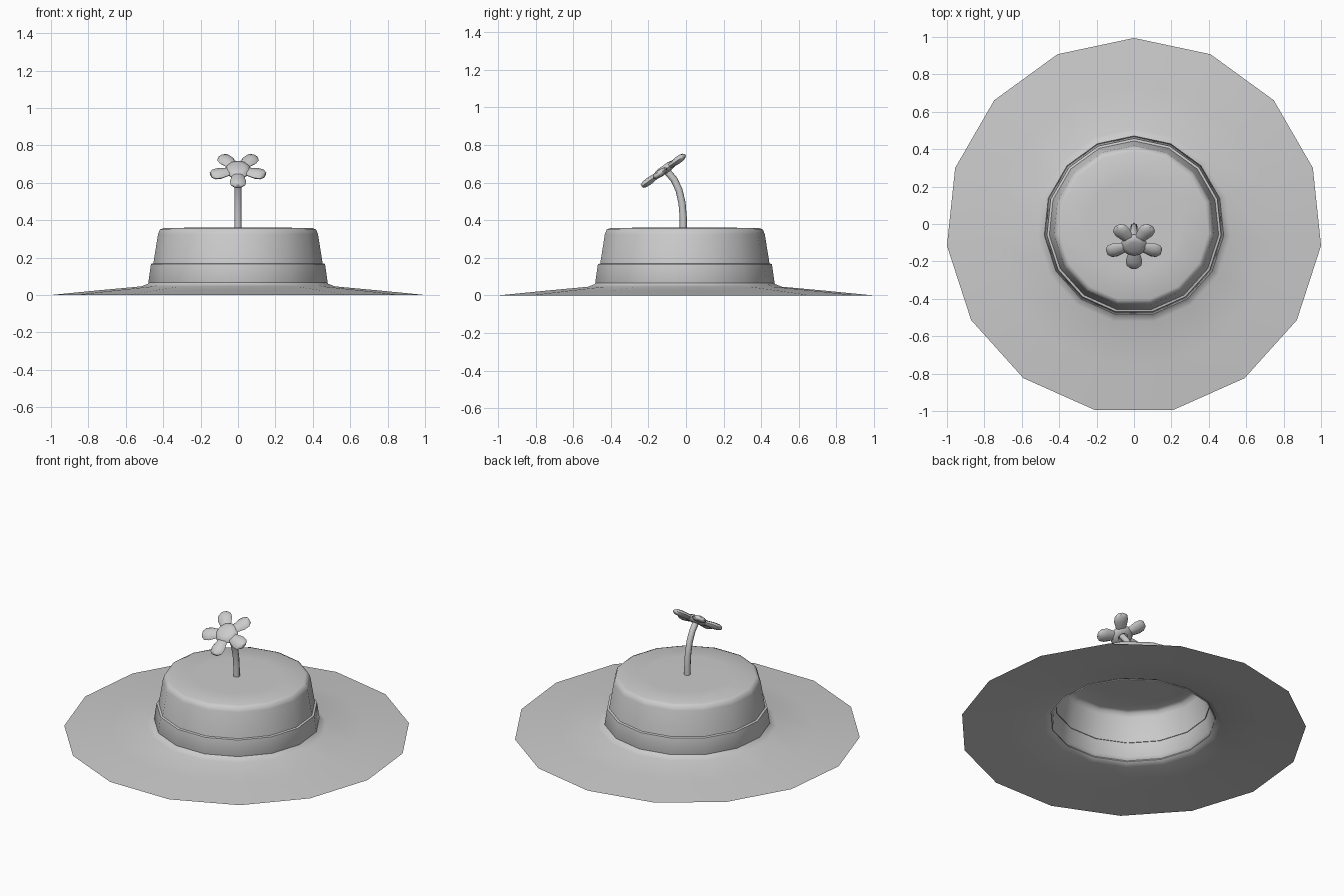
import bpy, bmesh, math
from mathutils import Vector, Matrix

if "Cube" in bpy.data.objects:
    bpy.data.objects.remove(bpy.data.objects["Cube"])

N = 15
Y0 = -0.011


def finish(name, bm, angle=40):
    bmesh.ops.recalc_face_normals(bm, faces=bm.faces)
    me = bpy.data.meshes.new(name)
    bm.to_mesh(me)
    bm.free()
    ob = bpy.data.objects.new(name, me)
    bpy.context.collection.objects.link(ob)
    bpy.ops.object.select_all(action='DESELECT')
    ob.select_set(True)
    bpy.context.view_layer.objects.active = ob
    bpy.ops.object.shade_smooth_by_angle(angle=math.radians(angle))
    return ob


def lathe(name, profile, n=N, cap=False, start=math.pi / 2, offset=(0, Y0, 0), angle=40):
    """Revolve (radius, height) points around z."""
    bm = bmesh.new()
    rings = [[bm.verts.new((r * math.cos(start + 2 * math.pi * i / n) + offset[0],
                            r * math.sin(start + 2 * math.pi * i / n) + offset[1],
                            z + offset[2])) for i in range(n)] for r, z in profile]
    for a, b in zip(rings, rings[1:]):
        for i in range(n):
            j = (i + 1) % n
            bm.faces.new((a[i], a[j], b[j], b[i]))
    if cap:
        bm.faces.new(rings[-1])
    return finish(name, bm, angle)


# Hat: one thin sheet, brim rising into a hollow crown
lathe("hat", [(1.0055, 0.0), (0.75, 0.025), (0.52, 0.046), (0.485, 0.06),
              (0.47, 0.085), (0.455, 0.17), (0.43, 0.325), (0.42, 0.35), (0.40, 0.358),
              (0.25, 0.36)], cap=True, angle=70)

# Hat band
lathe("hat_band", [(0.478, 0.058), (0.482, 0.068), (0.468, 0.166), (0.452, 0.17)])

# Flower stem, curving forward
path = [(-0.014, 0.34), (-0.015, 0.42), (-0.021, 0.49), (-0.037, 0.56),
        (-0.063, 0.615), (-0.105, 0.665)]
bm = bmesh.new()
rings = []
for k, (y, z) in enumerate(path):
    a, b = path[max(k - 1, 0)], path[min(k + 1, len(path) - 1)]
    t = Vector((0, b[0] - a[0], b[1] - a[1])).normalized()
    side = Vector((1, 0, 0))
    up = t.cross(side)
    rings.append([bm.verts.new(Vector((0, y, z)) + 0.019 * (
        math.cos(q * math.pi / 4) * side + math.sin(q * math.pi / 4) * up)) for q in range(8)])
for a, b in zip(rings, rings[1:]):
    for i in range(8):
        j = (i + 1) % 8
        bm.faces.new((a[i], a[j], b[j], b[i]))
bm.faces.new(rings[0])
bm.faces.new(rings[-1])
finish("flower_stem", bm, 60)

# Flower head placed on the stem tip and tilted forward
head = Matrix.Translation((0, -0.112, 0.669)) @ Matrix.Rotation(math.radians(36), 4, 'X')

# Petals: flattened tubes with rounded ends, one pointing forward
for p in range(5):
    bm = bmesh.new()
    rings = []
    for x, w, h in [(0.02, 0.022, 0.010), (0.06, 0.033, 0.016), (0.105, 0.044, 0.020),
                    (0.135, 0.040, 0.018), (0.152, 0.022, 0.010)]:
        rings.append([bm.verts.new((x, w * math.cos(q * math.pi / 4),
                                    h * math.sin(q * math.pi / 4))) for q in range(8)])
    for a, b in zip(rings, rings[1:]):
        for i in range(8):
            j = (i + 1) % 8
            bm.faces.new((a[i], a[j], b[j], b[i]))
    bm.faces.new(rings[0])
    bm.faces.new(rings[-1])
    petal = finish(f"petal_{p + 1}", bm, 60)
    petal.matrix_world = head @ Matrix.Rotation(math.radians(-90 + 72 * p), 4, 'Z')

# Flower centre: low button
centre = lathe("flower_centre", [(0.03, -0.021), (0.06, -0.016), (0.07, 0.0),
                                 (0.06, 0.016), (0.035, 0.023)],
               n=10, cap=True, offset=(0, 0, 0), angle=60)
centre.matrix_world = head
